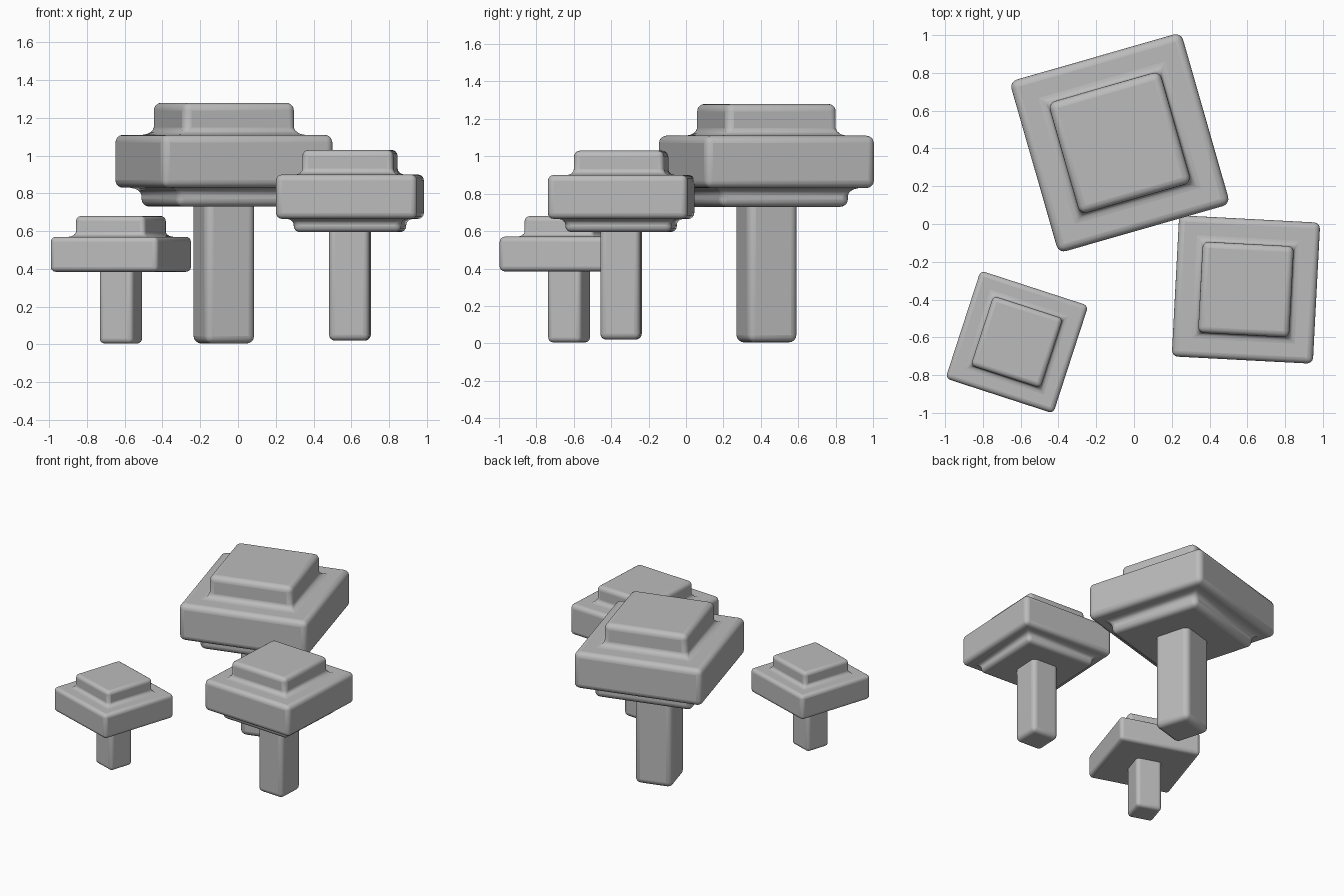
import bpy, bmesh, math
from mathutils import Matrix

cube = bpy.data.objects.get("Cube")
if cube:
    bpy.data.objects.remove(cube, do_unlink=True)

grey = bpy.data.materials.new("plain grey")
grey.use_nodes = True
GREY = (0.5, 0.5, 0.5, 1)
grey.diffuse_color = GREY
grey.node_tree.nodes["Principled BSDF"].inputs["Base Color"].default_value = GREY


def square_block(bm, size, z0, z1):
    """Add a square block between two heights."""
    geom = bmesh.ops.create_cube(bm, size=1)
    bmesh.ops.scale(bm, vec=(size, size, z1 - z0), verts=geom["verts"])
    bmesh.ops.translate(bm, vec=(0, 0, (z0 + z1) / 2), verts=geom["verts"])


def raise_tier(bm, direction, inset, height):
    """Inset the top or bottom face and step it outwards."""
    bm.normal_update()
    face = next(f for f in bm.faces if f.normal.z * direction > 0.9)
    bmesh.ops.inset_region(bm, faces=[face], thickness=inset, use_even_offset=True)
    out = bmesh.ops.extrude_face_region(bm, geom=[face])
    bmesh.ops.delete(bm, geom=[face], context="FACES_ONLY")
    verts = [g for g in out["geom"] if isinstance(g, bmesh.types.BMVert)]
    bmesh.ops.translate(bm, vec=(0, 0, direction * height), verts=verts)


def finish(bm, name, place, radius):
    """Turn the mesh into a rounded, smooth object."""
    bmesh.ops.recalc_face_normals(bm, faces=bm.faces[:])
    mesh = bpy.data.meshes.new(name)
    bm.to_mesh(mesh)
    bm.free()
    mesh.materials.append(grey)
    obj = bpy.data.objects.new(name, mesh)
    bpy.context.collection.objects.link(obj)
    obj.matrix_world = place
    bevel = obj.modifiers.new("rounded edges", "BEVEL")
    bevel.width = radius
    bevel.segments = 4
    bevel.limit_method = "ANGLE"
    bpy.ops.object.select_all(action="DESELECT")
    obj.select_set(True)
    bpy.context.view_layer.objects.active = obj
    bpy.ops.object.shade_smooth_by_angle(angle=math.radians(35))


def mushroom(name, x, y, turn, radius, stem, cap, top, under=None):
    place = Matrix.Translation((x, y, 0)) @ Matrix.Rotation(math.radians(turn), 4, "Z")
    cap_size, cap_z0, cap_z1 = cap

    # Stem, running a little way into the cap
    bm = bmesh.new()
    square_block(bm, stem[0], stem[1], cap_z0 + radius)
    finish(bm, name + "_stem", place, radius)

    # Cap with a raised top tier and an optional tier underneath
    bm = bmesh.new()
    square_block(bm, cap_size, cap_z0, cap_z1)
    raise_tier(bm, 1, (cap_size - top[0]) / 2, top[1] - cap_z1)
    if under:
        raise_tier(bm, -1, (cap_size - under[0]) / 2, cap_z0 - under[1])
    finish(bm, name + "_cap", place, radius)


# stem: size, foot height; cap: size, bottom, top; tiers: size, end height
mushroom("large_mushroom", -0.075, 0.43, 16, 0.04, (0.275, 0.005),
         (0.945, 0.83, 1.11), (0.615, 1.28), (0.72, 0.73))
mushroom("medium_mushroom", 0.593, -0.347, -3, 0.032, (0.214, 0.02),
         (0.748, 0.665, 0.90), (0.483, 1.03), (0.57, 0.595))
mushroom("small_mushroom", -0.62, -0.625, -18, 0.026, (0.188, 0.005),
         (0.6, 0.385, 0.57), (0.388, 0.68))
